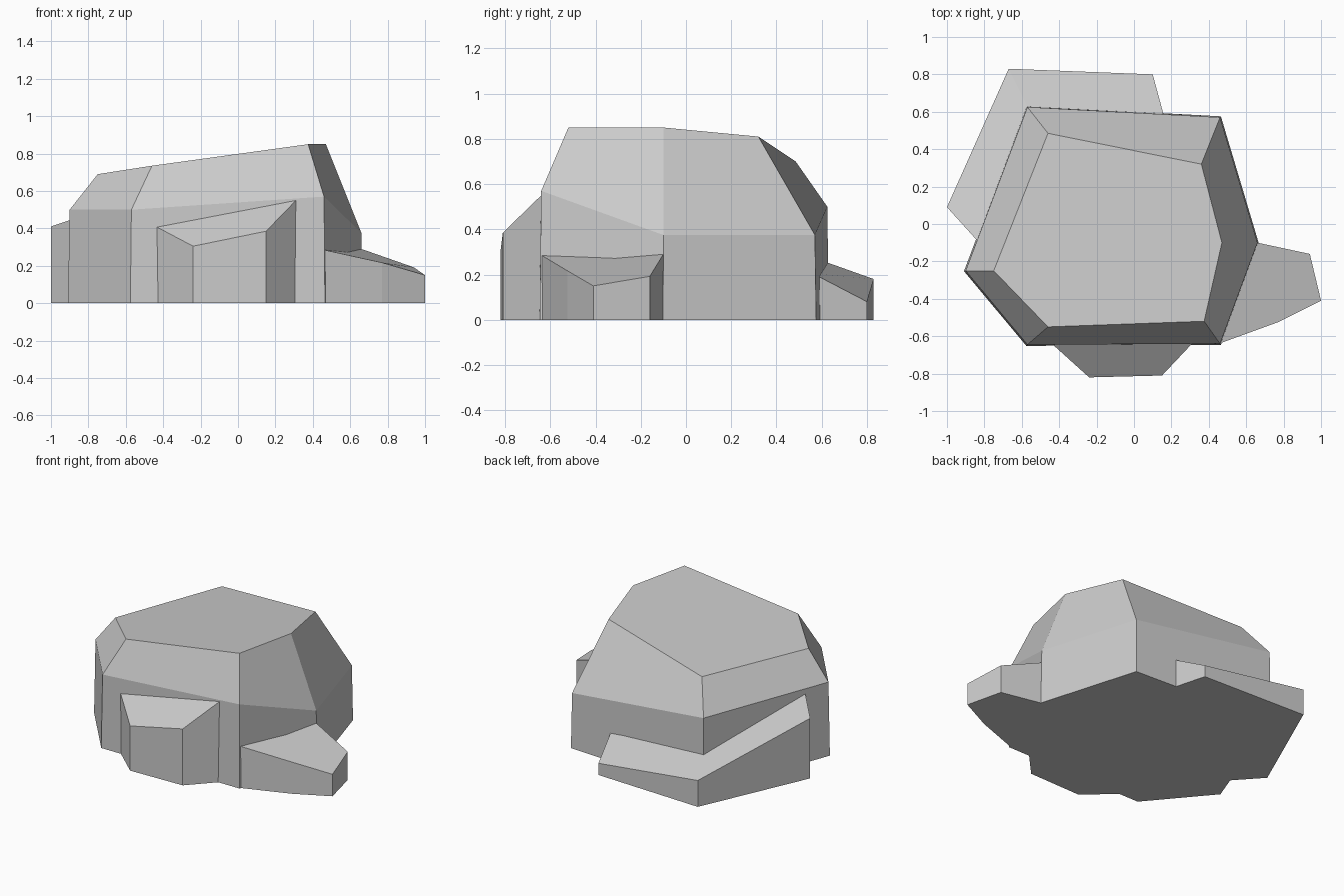
import bpy
import bmesh

cube = bpy.data.objects.get("Cube")
if cube:
    bpy.data.objects.remove(cube, do_unlink=True)

STONE = (0.6, 0.6, 0.6, 1.0)
stone = bpy.data.materials.new("grey stone")
stone.use_nodes = True
stone.diffuse_color = STONE
bsdf = next(n for n in stone.node_tree.nodes if n.type == 'BSDF_PRINCIPLED')
bsdf.inputs["Base Color"].default_value = STONE
bsdf.inputs["Roughness"].default_value = 0.9


def faceted_block(name, rings, caps=None):
    """Loft flat-sided walls through stacked rings and close both ends."""
    bm = bmesh.new()
    loops = [[bm.verts.new(p) for p in ring] for ring in rings]
    count = len(loops[0])
    for low, high in zip(loops, loops[1:]):
        for i in range(count):
            j = (i + 1) % count
            bm.faces.new((low[i], low[j], high[j], high[i]))
    for cap in caps or [range(count)]:
        bm.faces.new([loops[0][i] for i in reversed(cap)])
        bm.faces.new([loops[-1][i] for i in cap])
    bmesh.ops.recalc_face_normals(bm, faces=bm.faces[:])
    mesh = bpy.data.meshes.new(name)
    bm.to_mesh(mesh)
    bm.free()
    mesh.materials.append(stone)
    obj = bpy.data.objects.new(name, mesh)
    bpy.context.scene.collection.objects.link(obj)
    return obj


def ground(ring, scale=1.0):
    """Drop a ring of points to the ground."""
    return [(x * scale, y * scale, 0) for x, y, z in ring]


# Main boulder: upright walls, a chamfered shoulder and a tilted top
shoulder = [(-0.90, -0.25, 0.50), (-0.57, -0.645, 0.50), (0.46, -0.64, 0.57),
            (0.66, -0.10, 0.375), (0.46, 0.57, 0.375), (-0.57, 0.625, 0.50)]
crown = [(-0.75, -0.25, 0.69), (-0.46, -0.55, 0.735), (0.375, -0.52, 0.85),
         (0.47, -0.10, 0.85), (0.36, 0.32, 0.81), (-0.46, 0.485, 0.70)]
faceted_block("main_boulder", [ground(shoulder, 1.01), shoulder, crown])

# Front ledge leaning against the boulder
front = [(-0.445, -0.635, 0.413), (-0.24, -0.82, 0.305),
         (0.15, -0.81, 0.385), (0.315, -0.635, 0.555)]
faceted_block("front_ledge", [ground(front), front])

# Low wedge on the left side
wedge = [(0.46, -0.638, 0.285), (0.77, -0.525, 0.217), (1.0, -0.41, 0.15),
         (0.94, -0.16, 0.192), (0.66, -0.10, 0.29), (0.50, -0.35, 0.29)]
faceted_block("side_wedge", [ground(wedge), wedge])

# Bent ledge wrapping the rear corner
rear = [(-1.0, 0.09, 0.41), (-0.67, 0.83, 0.18), (0.10, 0.80, 0.08),
        (0.165, 0.56, 0.205), (-0.555, 0.60, 0.262), (-0.81, -0.12, 0.475)]
faceted_block("rear_ledge", [ground(rear), rear], [(0, 1, 4, 5), (1, 2, 3, 4)])
